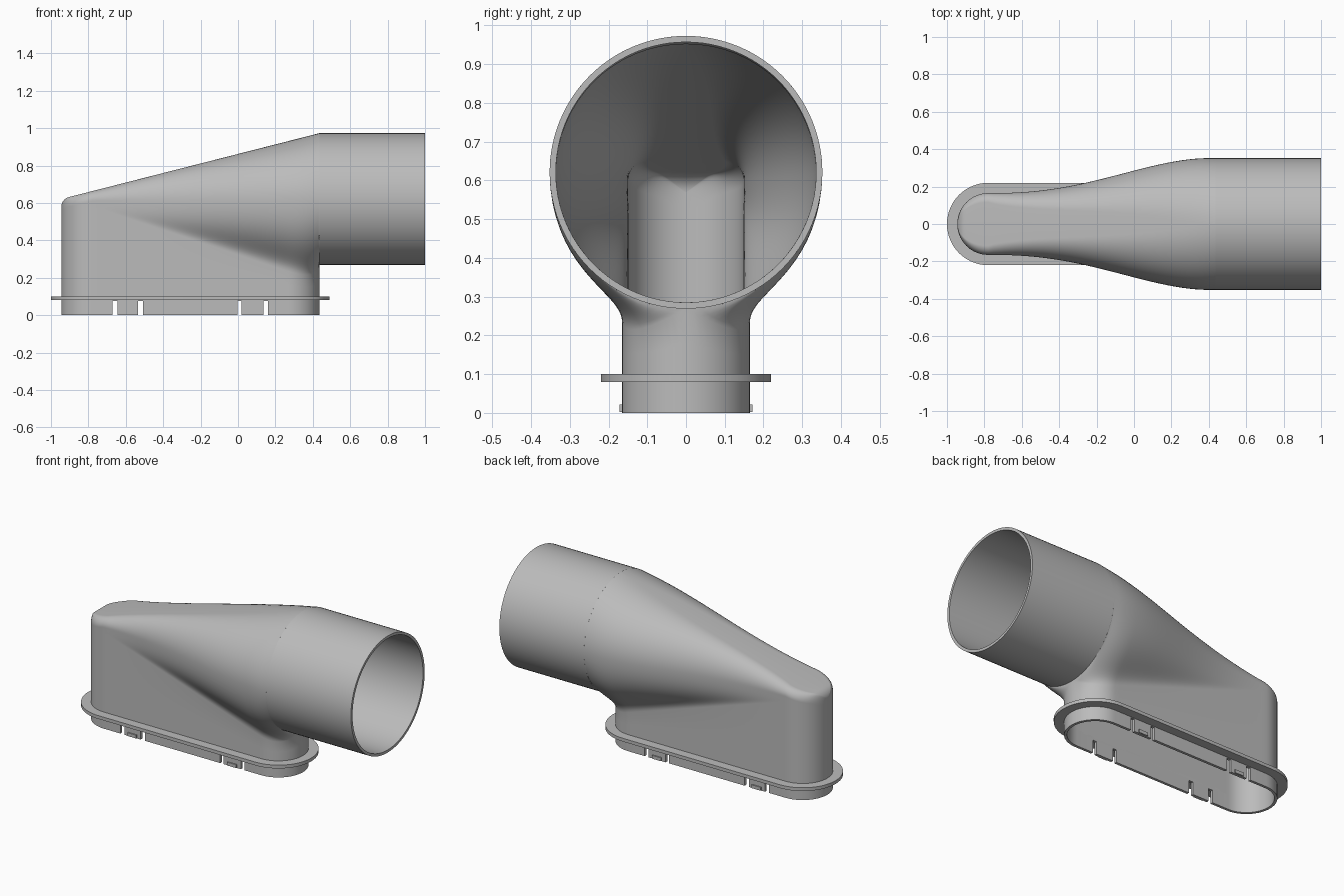
import bpy, bmesh, math
from mathutils import Vector

if "Cube" in bpy.data.objects:
    bpy.data.objects.remove(bpy.data.objects["Cube"])

XL, XR, SLOT = -0.78, 0.27, 0.165      # slot end centres and radius
R, ZC, WALL = 0.352, 0.621, 0.016      # pipe radius, axis height, wall
XE = XR + SLOT                         # where the body meets the pipe

grey = bpy.data.materials.new("grey plastic")
grey.use_nodes = True
grey.diffuse_color = (0.5, 0.5, 0.5, 1)
grey.node_tree.nodes["Principled BSDF"].inputs["Base Color"].default_value = (0.5, 0.5, 0.5, 1)


def finish(name, bm, recalc=True):
    bmesh.ops.remove_doubles(bm, verts=bm.verts, dist=1e-5)
    if recalc:
        bmesh.ops.recalc_face_normals(bm, faces=bm.faces)
    mesh = bpy.data.meshes.new(name)
    bm.to_mesh(mesh)
    bm.free()
    mesh.materials.append(grey)
    ob = bpy.data.objects.new(name, mesh)
    bpy.context.collection.objects.link(ob)
    return ob


def smooth(ob):
    bpy.ops.object.select_all(action='DESELECT')
    ob.select_set(True)
    bpy.context.view_layer.objects.active = ob
    bpy.ops.object.shade_smooth_by_angle(angle=math.radians(35))


def lerp(a, b, f):
    return a + (b - a) * f


def add_rings(bm, rings):
    """Skin closed loops into a closed tube wall."""
    rows = [[bm.verts.new(p) for p in ring] for ring in rings]
    n = len(rows[0])
    for a, b in zip(rows, rows[1:] + rows[:1]):
        for j in range(n):
            k = (j + 1) % n
            bm.faces.new((a[j], a[k], b[k], b[j]))


def add_box(bm, lo, hi):
    made = bmesh.ops.create_cube(bm, size=1)["verts"]
    lo, hi = Vector(lo), Vector(hi)
    for v in made:
        v.co = (lo + hi) / 2 + v.co * (hi - lo)


# Body: half section at x, from the slot wall up to the crown
def section(x, t):
    r = SLOT - t
    d = max(XL - x, x - XR, 0)
    w0 = math.sqrt(max(0, r * r - d * d))
    u = min(1, max(0, (x - XL) / (XE - XL)))
    s = min(1, u * 1.03) ** 1.25
    s = s * s * (3 - 2 * s)
    w = w0 if x < XL else lerp(SLOT, R, s) - t
    top = ZC + R - t - 0.255 * (XE - x)
    fillet, edge = 0.04, x - (XL - r)
    if edge < fillet:
        top -= fillet - math.sqrt(max(0, fillet ** 2 - (fillet - edge) ** 2))
    a = w * lerp(0.3, 1, u ** 0.7)
    b = lerp(0.05, R - t, u)
    zw = top - b
    zb = min(lerp(0.58, 0.18, u), zw - 0.01)
    drop, c = zw - zb, 0
    if x > XR:
        c = 1 - w0 / r
    low, k = ZC - R + t, 0.552 * (R - t)
    ctrl = [Vector((w, zw)),
            Vector((w, lerp(zw - 0.66 * drop, zw - k, c))),
            Vector((lerp(w0, k, c), lerp(zb + 0.24 * drop, low, c))),
            Vector((w0, lerp(zb, low, c)))]
    pts = [(w0, 0.09), (w0, lerp(0.09, ctrl[3].y, 0.5))]
    n = 18
    for i in range(n + 1):
        f = 1 - i / n
        g = 1 - f
        p = ctrl[0] * g**3 + ctrl[1] * 3 * g * g * f + ctrl[2] * 3 * g * f * f + ctrl[3] * f**3
        pts.append((p.x, p.y))
    for i in range(1, 17):
        q = math.pi / 2 * i / 16
        pts.append((w - a + a * math.cos(q), zw + b * math.sin(q)))
    pts.append((0, top))
    half = [(x, y, z) for y, z in pts]
    return half + [(x, -y, z) for y, z in reversed(pts[:-1])]


def add_shell(bm, t, outside):
    r = SLOT - t
    arc = [math.pi / 2 * i / 14 for i in range(15)]
    xs = [XL - r * math.cos(q) for q in arc]
    xs += [lerp(XL, XR, i / 36) for i in range(1, 36)]
    xs += [XR + r * math.sin(q) for q in arc]
    rows = [[bm.verts.new(p) for p in section(x, t)] for x in xs]
    for a, b in zip(rows, rows[1:]):
        for j in range(len(a) - 1):
            quad = (a[j], a[j + 1], b[j + 1], b[j])
            bm.faces.new(quad if outside else quad[::-1])


bm = bmesh.new()
add_shell(bm, 0, True)
add_shell(bm, WALL, False)
bmesh.ops.dissolve_degenerate(bm, dist=1e-5, edges=bm.edges)
smooth(finish("duct_body", bm, recalc=False))


# Round pipe
def circle(x, r, n=96):
    return [(x, r * math.cos(2 * math.pi * i / n), ZC + r * math.sin(2 * math.pi * i / n))
            for i in range(n)]


bm = bmesh.new()
add_rings(bm, [circle(XE, R), circle(1, R), circle(1, R - WALL), circle(XE - WALL, R - WALL)])
smooth(finish("round_pipe", bm))


# Slot-shaped rings
def stadium(r, z, n=28):
    pts = []
    for cx, start in ((XR, -math.pi / 2), (XL, math.pi / 2)):
        for i in range(n + 1):
            q = start + math.pi * i / n
            pts.append((cx + r * math.cos(q), r * math.sin(q), z))
    return pts


def slot_ring(name, outer, inner, z0, z1):
    bm = bmesh.new()
    add_rings(bm, [stadium(outer, z0), stadium(outer, z1), stadium(inner, z1), stadium(inner, z0)])
    return finish(name, bm)


smooth(slot_ring("flange", 0.22, SLOT - 0.005, 0.08, 0.1))
collar = slot_ring("collar", SLOT, SLOT - WALL, 0, 0.1)

# Notches either side of each clip, cut through both long walls
bm = bmesh.new()
for x0, x1 in ((-0.67, -0.643), (-0.535, -0.507), (-0.003, 0.02), (0.135, 0.16)):
    add_box(bm, (x0, -0.3, -0.05), (x1, 0.3, 0.076))
cutter = finish("notch_cutter", bm)
cutter.hide_render = True
mod = collar.modifiers.new("notches", 'BOOLEAN')
mod.object = cutter
mod.solver = 'EXACT'
bpy.context.view_layer.objects.active = collar
bpy.ops.object.modifier_apply(modifier=mod.name)
bpy.data.objects.remove(cutter)
smooth(collar)

# Clip bumps on the flexible tabs
bm = bmesh.new()
for cx in (-0.589, 0.0775):
    for side in (-1, 1):
        y0, y1 = sorted((side * 0.16, side * 0.172))
        add_box(bm, (cx - 0.03, y0, 0.002), (cx + 0.03, y1, 0.022))
finish("clip_bumps", bm)
